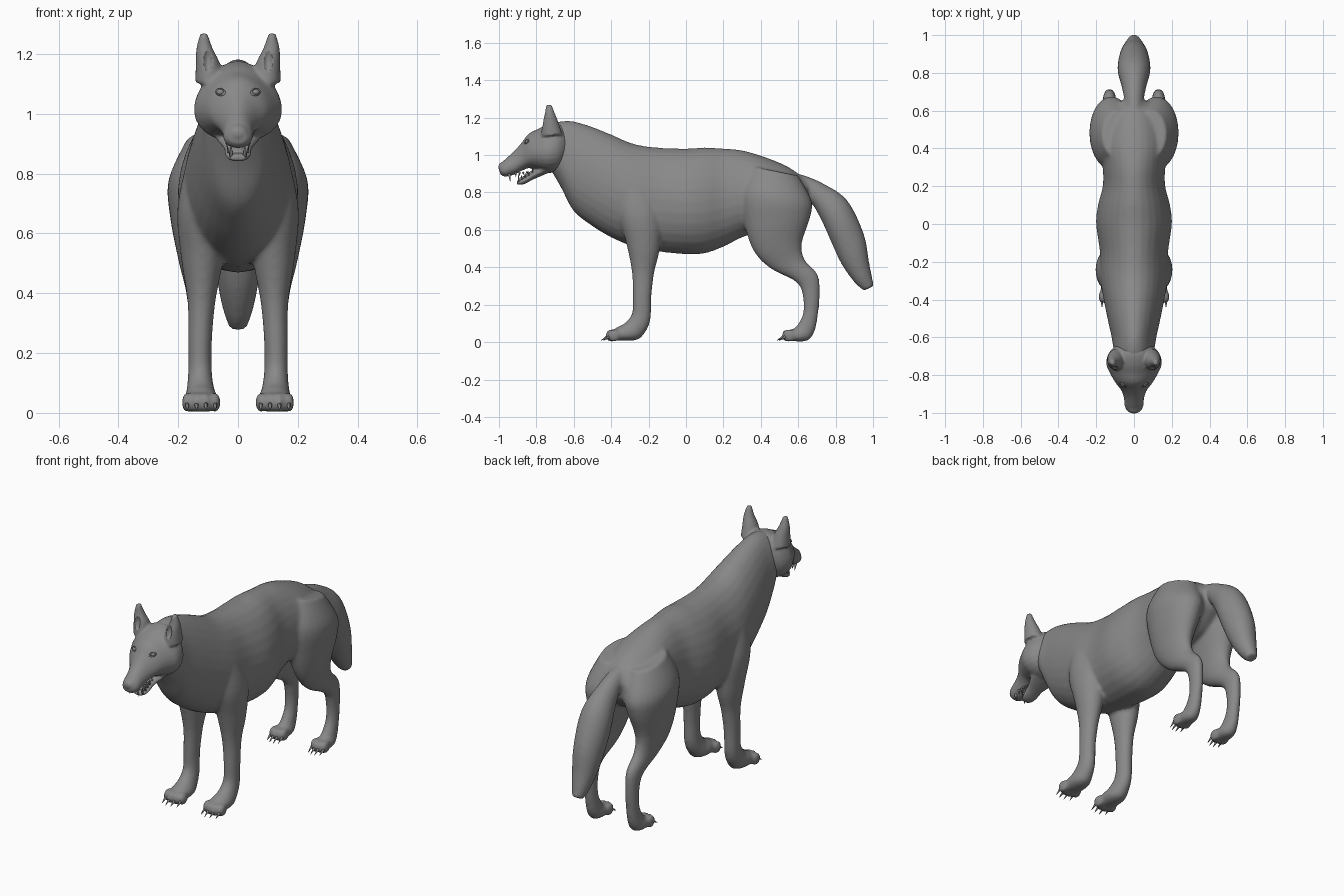
import bpy
import bmesh
from math import sin, cos, pi
from mathutils import Vector, Matrix

old_cube = bpy.data.objects.get("Cube")
if old_cube:
    bpy.data.objects.remove(old_cube, do_unlink=True)

# One plain grey for the whole animal
coat = bpy.data.materials.new("coat_grey")
coat.use_nodes = True
coat.diffuse_color = (0.25, 0.25, 0.25, 1)
shader = next(n for n in coat.node_tree.nodes if n.type == "BSDF_PRINCIPLED")
shader.inputs["Base Color"].default_value = coat.diffuse_color
shader.inputs["Roughness"].default_value = 0.7


def spline(rows, steps=5):
    """Catmull-Rom interpolation through rows of numbers."""
    result = []
    last = len(rows) - 1
    for i in range(last):
        a, b = rows[max(i - 1, 0)], rows[i]
        c, d = rows[i + 1], rows[min(i + 2, last)]
        for k in range(steps):
            t = k / steps
            result.append([
                q + t / 2 * (r - p + t * (2 * p - 5 * q + 4 * r - s + t * (3 * (q - r) + s - p)))
                for p, q, r, s in zip(a, b, c, d)])
    result.append(rows[-1])
    return result


def loft(bm, sections, side=1, egg=0.0, sides=28):
    """Closed tube; each section: edge A (y, z), edge B (y, z), centre x, half width."""
    rings = []
    for ya, za, yb, zb, x, half in spline(sections):
        a, b = Vector((0, ya, za)), Vector((0, yb, zb))
        ring = []
        for k in range(sides):
            t = 2 * pi * k / sides
            p = (a + b) / 2 + (a - b) / 2 * cos(t)
            p.x = side * x + half * sin(t) * (1 - egg * cos(t))
            ring.append(bm.verts.new(p))
        rings.append(ring)
    for low, high in zip(rings, rings[1:]):
        for k in range(sides):
            n = (k + 1) % sides
            bm.faces.new((low[k], low[n], high[n], high[k]))
    bm.faces.new(rings[0])
    bm.faces.new(rings[-1])


def upright(rows):
    """Turn (y, top, bottom, half width) rows into loft sections."""
    return [(y, top, y, bottom, 0, half) for y, top, bottom, half in rows]


def ball(bm, centre, radii):
    matrix = Matrix.Translation(centre) @ Matrix.Diagonal((*radii, 1))
    bmesh.ops.create_uvsphere(bm, u_segments=20, v_segments=12, radius=1, matrix=matrix)


def spike(bm, base, tip, radius):
    base, tip = Vector(base), Vector(tip)
    aim = tip - base
    matrix = Matrix.Translation((base + tip) / 2) @ aim.to_track_quat("Z", "Y").to_matrix().to_4x4()
    bmesh.ops.create_cone(bm, cap_ends=True, segments=10, radius1=radius,
                          radius2=radius * 0.1, depth=aim.length, matrix=matrix)


def finish(name, bm, voxel=0, smoothing=0):
    bmesh.ops.recalc_face_normals(bm, faces=bm.faces)
    mesh = bpy.data.meshes.new(name)
    bm.to_mesh(mesh)
    bm.free()
    mesh.materials.append(coat)
    for face in mesh.polygons:
        face.use_smooth = True
    obj = bpy.data.objects.new(name, mesh)
    bpy.context.collection.objects.link(obj)
    if voxel:
        # Blend the overlapping volumes into one skin
        remesh = obj.modifiers.new("blend", "REMESH")
        remesh.mode = "VOXEL"
        remesh.voxel_size = voxel
        remesh.use_smooth_shade = True
        soften = obj.modifiers.new("soften", "SMOOTH")
        soften.factor = 0.5
        soften.iterations = smoothing
    return obj


# Torso and neck, from throat to rump
body = bmesh.new()
loft(body, upright([
    (-.74, 1.16, .95, .07), (-.67, 1.18, .83, .105), (-.6, 1.18, .7, .118),
    (-.5, 1.15, .62, .14), (-.4, 1.11, .56, .16), (-.28, 1.06, .51, .18),
    (-.15, 1.04, .485, .18), (0, 1.035, .47, .2), (.1, 1.04, .475, .19),
    (.2, 1.035, .51, .165), (.3, 1.025, .56, .165), (.42, .99, .6, .18),
    (.55, .935, .64, .15), (.65, .86, .73, .08)]), egg=0.1)

# Tail
loft(body, [
    (.5, .92, .55, .78, 0, .05), (.62, .895, .66, .75, 0, .05),
    (.73, .85, .72, .66, 0, .065), (.86, .76, .77, .55, 0, .087),
    (.95, .58, .83, .42, 0, .077), (.98, .42, .9, .32, 0, .055),
    (1.005, .3, .95, .275, 0, .03)])

# Legs: front edge, back edge, centre x, half width
front_leg = [
    (-.37, .86, -.18, .84, .1, .07), (-.36, .68, -.13, .68, .123, .08),
    (-.32, .53, -.14, .5, .12, .07), (-.29, .38, -.17, .37, .122, .047),
    (-.285, .24, -.185, .24, .127, .04), (-.29, .15, -.19, .12, .127, .04),
    (-.33, .1, -.22, .05, .125, .047), (-.36, .085, -.27, .01, .123, .055),
    (-.41, .05, -.4, .01, .123, .05)]
hind_leg = [
    (.35, .94, .6, .89, .09, .08), (.29, .8, .67, .76, .115, .117),
    (.31, .64, .665, .67, .127, .1), (.36, .49, .62, .53, .133, .066),
    (.45, .395, .635, .44, .13, .046), (.59, .32, .705, .36, .13, .036),
    (.625, .24, .715, .25, .13, .032), (.625, .15, .705, .14, .13, .032),
    (.59, .085, .685, .05, .13, .037), (.57, .07, .64, .005, .13, .044),
    (.53, .05, .54, .008, .13, .042)]
claws = bmesh.new()
for side in (1, -1):
    for leg, toe_y, x, spread in ((front_leg, -.385, .123, .031), (hind_leg, .555, .13, .024)):
        loft(body, leg, side)
        # Four toes, each with a claw; the middle pair reaches further
        for step in (-1.5, -.5, .5, 1.5):
            tx = side * x + step * spread
            ty = toe_y - (.012 if abs(step) < 1 else 0)
            ball(body, (tx, ty, .035), (spread * .6, .034, .035))
            spike(claws, (tx, ty - .022, .03), (tx, ty - .058, .008), .008)
finish("body_with_legs_and_tail", body, voxel=0.01, smoothing=6)
finish("claws", claws)

# Skull and muzzle
head = bmesh.new()
loft(head, upright([
    (-.63, 1.14, .97, .08), (-.68, 1.175, .915, .13), (-.74, 1.165, .905, .145),
    (-.79, 1.14, .92, .125), (-.84, 1.115, .93, .097), (-.88, 1.065, .915, .067),
    (-.92, 1.02, .895, .053), (-.97, .975, .885, .047), (-.995, .95, .9, .03)]), egg=0.18)
ball(head, (0, -.98, .935), (.034, .024, .028))

# Lower jaw
loft(head, upright([
    (-.7, .98, .92, .09), (-.77, .945, .89, .072), (-.82, .915, .868, .05),
    (-.87, .877, .843, .042), (-.905, .862, .842, .025)]))

# Upright ears
for side in (1, -1):
    loft(head, [
        (-.775, 1.1, -.66, 1.11, .093, .05), (-.768, 1.17, -.68, 1.17, .101, .04),
        (-.755, 1.22, -.7, 1.22, .112, .027), (-.748, 1.268, -.718, 1.268, .114, .012)], side)
head_obj = finish("head", head, voxel=0.007, smoothing=4)

# Hollows cut in the front of the ears
hollow = bmesh.new()
for side in (1, -1):
    ball(hollow, (side * .1, -.785, 1.185), (.021, .035, .05))
cutter = finish("ear_hollow_cutter", hollow)
cutter.hide_render = True
cutter.hide_set(True)
cutter.display_type = "WIRE"
cut = head_obj.modifiers.new("ear_hollows", "BOOLEAN")
cut.operation = "DIFFERENCE"
cut.object = cutter

# Teeth: fangs and small side teeth, with a tongue between
teeth = bmesh.new()
for side in (1, -1):
    spike(teeth, (side * .03, -.945, .9), (side * .028, -.94, .86), .008)
    spike(teeth, (side * .022, -.892, .855), (side * .024, -.897, .9), .007)
    for k in range(4):
        y = -.91 + k * .02
        spike(teeth, (side * .037, y, .91), (side * .035, y, .882 + k * .006), .007)
        spike(teeth, (side * .032, y + .03, .87 + k * .01), (side * .032, y + .03, .895 + k * .01), .006)
finish("teeth", teeth)
tongue = bmesh.new()
loft(tongue, upright([(-.79, .935, .91, .03), (-.84, .908, .88, .028), (-.885, .876, .858, .018)]))
finish("tongue", tongue)

# Eyes set on the surface of the face, ringed by slanted lids
eyes = bmesh.new()
graph = bpy.context.evaluated_depsgraph_get()
face = head_obj.evaluated_get(graph)
for side, label in ((1, "left"), (-1, "right")):
    hit, spot, _, _ = face.ray_cast(Vector((side * .058, -2, 1.072)), Vector((0, 1, 0)))
    if not hit:
        spot = Vector((side * .058, -.855, 1.072))
    ball(eyes, spot + Vector((0, .006, 0)), (.014, .014, .011))
    bpy.ops.mesh.primitive_torus_add(major_radius=.017, minor_radius=.004,
                                     major_segments=24, minor_segments=8)
    lid = bpy.context.object
    lid.name = label + "_eyelid"
    lid.matrix_world = (Matrix.Translation(spot) @ Matrix.Rotation(side * .6, 4, "Z")
                        @ Matrix.Rotation(side * -.35, 4, "Y") @ Matrix.Rotation(pi / 2 - .35, 4, "X")
                        @ Matrix.Diagonal((1, .65, 1, 1)))
    lid.data.materials.append(coat)
    bpy.ops.object.shade_smooth()
finish("eyes", eyes)
